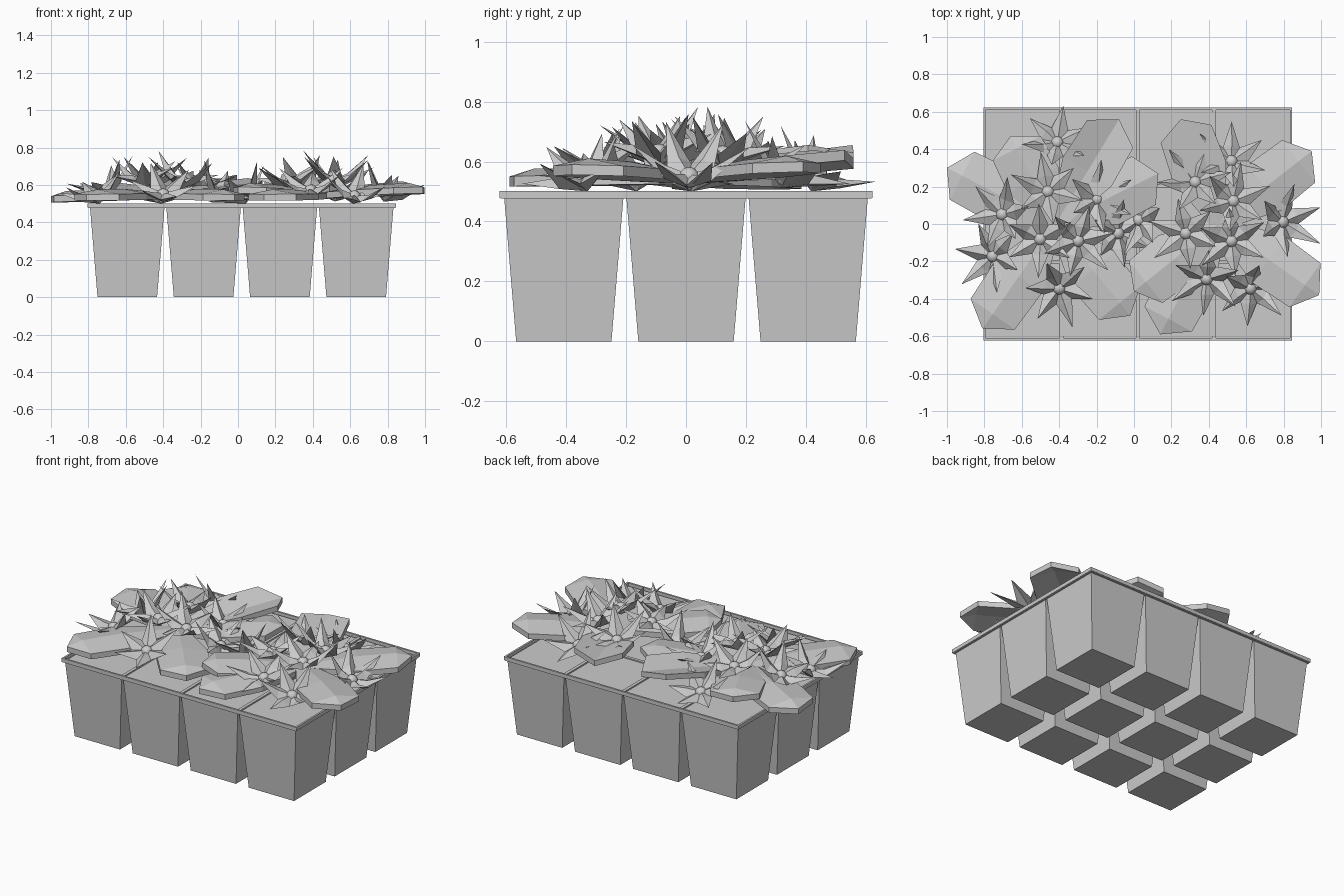
import bpy, bmesh, math, random
from mathutils import Vector, Matrix

random.seed(4)
if "Cube" in bpy.data.objects:
    bpy.data.objects.remove(bpy.data.objects["Cube"])

grey = bpy.data.materials.new("plain grey")
grey.use_nodes = True
grey.diffuse_color = (0.6, 0.6, 0.6, 1)
grey.node_tree.nodes["Principled BSDF"].inputs["Base Color"].default_value = (0.6, 0.6, 0.6, 1)


def finish(name, bm):
    bmesh.ops.recalc_face_normals(bm, faces=bm.faces)
    mesh = bpy.data.meshes.new(name)
    bm.to_mesh(mesh)
    bm.free()
    mesh.materials.append(grey)
    obj = bpy.data.objects.new(name, mesh)
    bpy.context.collection.objects.link(obj)


def block(bm, x, y, z0, z1, hx, hy, taper=1.0):
    """Box whose bottom is scaled by taper."""
    verts = bmesh.ops.create_cube(bm, size=2)["verts"]
    for v in verts:
        s = taper if v.co.z < 0 else 1
        v.co = (x + v.co.x * hx * s, y + v.co.y * hy * s, z0 if v.co.z < 0 else z1)


# Tray: tapered cells, soil and rim
CX, PITCH = 0.02, 0.408
HX, HY = 0.825, 0.622
columns = [CX + PITCH * (i - 1.5) for i in range(4)]
rows = [PITCH * (j - 1) for j in range(3)]
cells, soil = bmesh.new(), bmesh.new()
for x in columns:
    for y in rows:
        block(cells, x, y, 0, 0.479, 0.199, 0.199, 0.8)
        block(soil, x, y, 0.474, 0.488, 0.192, 0.192)
finish("tray_cells", cells)
finish("soil", soil)

rim = bmesh.new()
block(rim, CX, 0, 0.476, 0.481, HX - 0.003, HY - 0.003)
for s in (-1, 1):
    block(rim, CX + s * (HX - 0.006), 0, 0.479, 0.502, 0.006, HY)
    block(rim, CX, s * (HY - 0.006), 0.479, 0.502, HX - 0.001, 0.006)
for i in (-1, 0, 1):
    block(rim, CX + i * PITCH, 0, 0.479, 0.495, 0.01, HY - 0.01)
for s in (-0.5, 0.5):
    block(rim, CX, s * PITCH, 0.479, 0.494, HX - 0.01, 0.01)
finish("tray_rim", rim)


# Leaves: thick plates, ridged or grooved, from a plant's centre to a blunt tip
def leaf(name, root, tip, fold, width=0.16, thick=0.034):
    root, tip = Vector(root), Vector(tip)
    along = tip - root
    side = Vector((-along.y, along.x, 0)).normalized()
    bm = bmesh.new()
    layers = []
    for drop in (0, thick):
        mid, left, right = [], [], []
        for t, w, bend in ((0.0, 0.25, 0), (0.5, 0.95, 1), (0.86, 0.9, 1), (1, 0, 0)):
            p = root + along * t - Vector((0, 0, drop))
            mid.append(bm.verts.new(p + Vector((0, 0, max(fold, 0) * bend))))
            if w:
                p.z -= min(fold, 0) * bend
                left.append(bm.verts.new(p + side * width * w))
                right.append(bm.verts.new(p - side * width * w))
        for edge in (left, right):
            for k in range(2):
                bm.faces.new((mid[k], mid[k + 1], edge[k + 1], edge[k]))
            bm.faces.new((mid[2], mid[3], edge[2]))
        layers.append([mid[0]] + left + [mid[3]] + right[::-1])
    top, low = layers
    for k in range(len(top)):
        n = (k + 1) % len(top)
        bm.faces.new((top[k], top[n], low[n], low[k]))
    finish(name, bm)


# Each leaf: tip position and fold height, negative for a groove
RIDGE, GROOVE = 0.025, -0.035
left_root, right_root = (-0.42, 0.0, 0.56), (0.45, 0.0, 0.56)
left_leaves = [((-1.0, 0.30, 0.54), RIDGE), ((-0.66, 0.47, 0.59), RIDGE),
               ((-0.08, 0.56, 0.63), GROOVE), ((0.13, 0.27, 0.62), RIDGE),
               ((-0.02, -0.49, 0.55), RIDGE), ((-0.81, -0.56, 0.55), RIDGE)]
right_leaves = [((0.95, 0.39, 0.60), RIDGE), ((0.25, 0.56, 0.61), GROOVE),
                ((0.0, -0.36, 0.59), RIDGE), ((0.14, -0.59, 0.55), RIDGE),
                ((0.99, -0.38, 0.59), RIDGE)]
for root, leaves, plant in ((left_root, left_leaves, "left"), (right_root, right_leaves, "right")):
    for i, (tip, fold) in enumerate(leaves):
        leaf(f"{plant}_plant_leaf_{i + 1}", root, tip, fold)


# Flowers: cupped six-pointed stars with ridged petals and a smooth round centre
def flower(name, x, y, turn, plant):
    away = Vector((x - plant[0], y - plant[1], 0))
    d = min(away.length, 0.36)
    z = 0.625 - 0.75 * d * d
    axis = Vector((-away.y, away.x, 0)).normalized()
    pose = (Matrix.Translation((x, y, z)) @ Matrix.Rotation(d * 1.2, 4, axis)
            @ Matrix.Rotation(math.radians(turn), 4, 'Z'))
    bm = bmesh.new()
    top = bm.verts.new((0, 0, 0.02))
    base = bm.verts.new((0, 0, -0.03))
    tips, notches, ridges = [], [], []
    for k in range(6):
        a = math.tau * k / 6
        b = a + math.pi / 6
        out = Vector((math.cos(a), math.sin(a), 0))
        rise = Vector((0, 0, random.uniform(0.05, 0.15)))
        tips.append(bm.verts.new(out * random.uniform(0.18, 0.21) + rise))
        ridges.append(bm.verts.new(out * 0.08 + Vector((0, 0, 0.05))))
        notches.append(bm.verts.new((0.09 * math.cos(b), 0.09 * math.sin(b), 0.02)))
    for k in range(6):
        for notch in (notches[k], notches[k - 1]):
            bm.faces.new((top, ridges[k], notch))
            bm.faces.new((ridges[k], tips[k], notch))
            bm.faces.new((base, tips[k], notch))
    petals = set(bm.faces)
    bmesh.ops.create_icosphere(bm, subdivisions=3, radius=0.034,
                               matrix=Matrix.Translation((0, 0, 0.01)))
    for face in bm.faces:
        face.smooth = face not in petals
    bm.transform(pose)
    finish(name, bm)


# Each flower: x, y and turn in degrees
left_flowers = [(-0.41, 0.43, 20), (-0.46, 0.17, 40), (-0.20, 0.13, 30), (-0.70, 0.05, 10),
                (-0.75, -0.17, 45), (-0.50, -0.08, 30), (-0.30, -0.09, 15), (-0.40, -0.34, 50),
                (-0.09, -0.05, 35)]
right_flowers = [(0.03, 0.02, 20), (0.28, -0.05, 40), (0.33, 0.22, 10), (0.52, 0.33, 30),
                 (0.53, 0.12, 20), (0.52, -0.09, 35), (0.79, 0.01, 25), (0.39, -0.29, 25),
                 (0.62, -0.34, 24)]
for spots, plant, label in ((left_flowers, left_root, "left"), (right_flowers, right_root, "right")):
    for i, (x, y, turn) in enumerate(spots):
        flower(f"{label}_plant_flower_{i + 1}", x, y, turn, plant)
